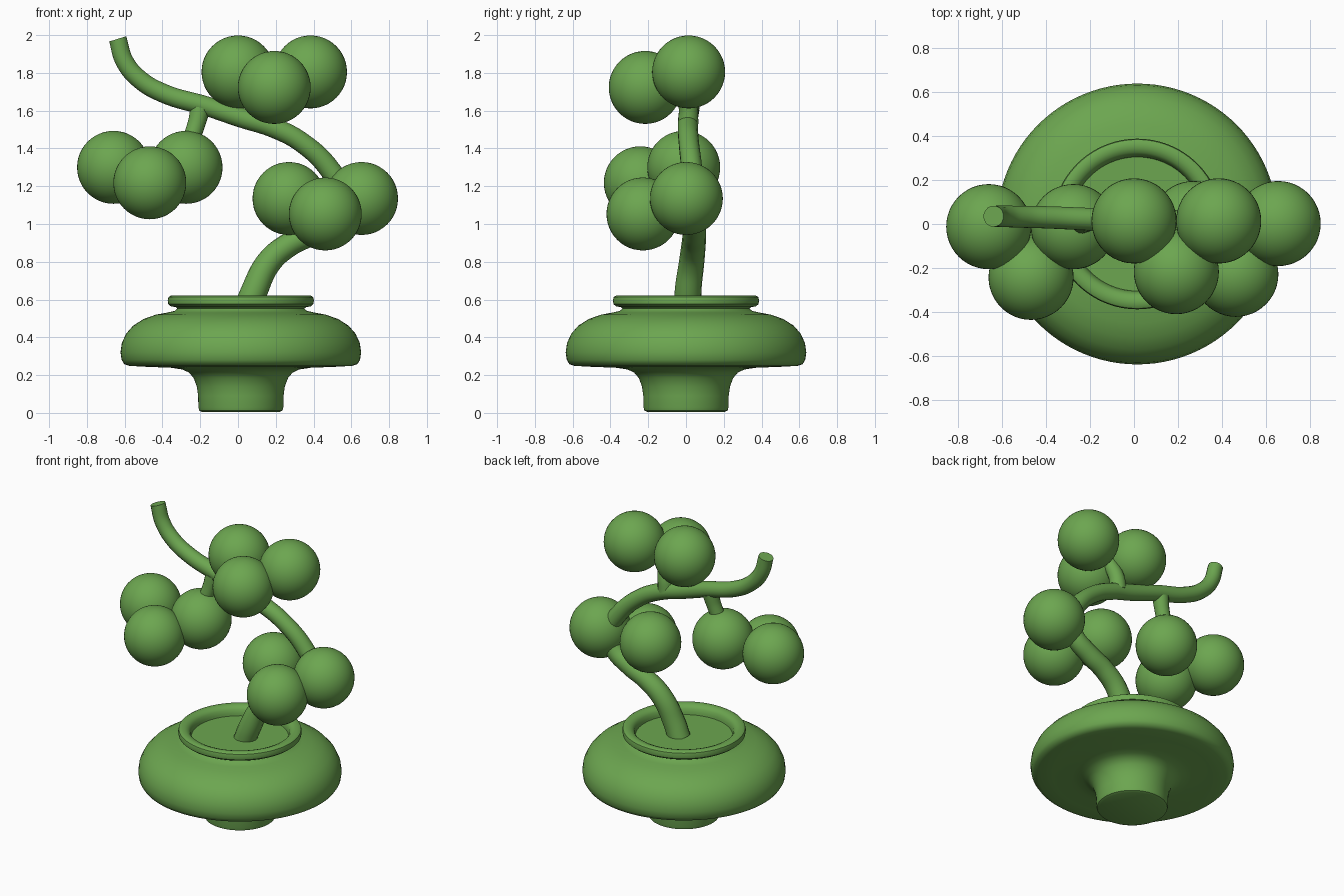
import bpy, bmesh, math
from mathutils import Vector

if "Cube" in bpy.data.objects:
    bpy.data.objects.remove(bpy.data.objects["Cube"])

green = bpy.data.materials.new("leaf_green")
green.diffuse_color = (0.15, 0.38, 0.08, 1)
green.use_nodes = True
green.node_tree.nodes["Principled BSDF"].inputs["Base Color"].default_value = green.diffuse_color


def finish(obj, angle=40):
    obj.data.materials.append(green)
    bpy.ops.object.select_all(action='DESELECT')
    obj.select_set(True)
    bpy.context.view_layer.objects.active = obj
    bpy.ops.object.shade_smooth_by_angle(angle=math.radians(angle))


def lathe(name, profile, centre, steps=96):
    bm = bmesh.new()
    verts = [bm.verts.new((r, 0, z)) for r, z in profile]
    edges = [bm.edges.new(pair) for pair in zip(verts, verts[1:])]
    bmesh.ops.spin(bm, geom=verts + edges, axis=(0, 0, 1), cent=(0, 0, 0),
                   angle=math.tau, steps=steps, use_merge=False)
    bmesh.ops.remove_doubles(bm, verts=bm.verts, dist=1e-4)
    bmesh.ops.recalc_face_normals(bm, faces=bm.faces)
    mesh = bpy.data.meshes.new(name)
    bm.to_mesh(mesh)
    bm.free()
    obj = bpy.data.objects.new(name, mesh)
    obj.location = centre
    bpy.context.collection.objects.link(obj)
    finish(obj)


def tube(name, points):
    """Round tapered limb through (x, y, z, radius) points."""
    curve = bpy.data.curves.new(name, 'CURVE')
    curve.dimensions = '3D'
    curve.bevel_depth = 1
    curve.bevel_resolution = 6
    curve.resolution_u = 8
    curve.use_fill_caps = True
    spline = curve.splines.new('BEZIER')
    spline.bezier_points.add(len(points) - 1)
    for bp, (x, y, z, r) in zip(spline.bezier_points, points):
        bp.co = (x, y, z)
        bp.radius = r
        bp.handle_left_type = bp.handle_right_type = 'AUTO'
    obj = bpy.data.objects.new(name, curve)
    bpy.context.collection.objects.link(obj)
    bpy.ops.object.select_all(action='DESELECT')
    obj.select_set(True)
    bpy.context.view_layer.objects.active = obj
    bpy.ops.object.convert(target='MESH')
    finish(bpy.context.view_layer.objects.active)


# Pot: foot, wide bowl, rolled lip and shallow soil bed
lathe("pot", [
    (0, 0.005), (0.205, 0.005), (0.22, 0.012), (0.225, 0.03), (0.226, 0.09),
    (0.233, 0.14), (0.25, 0.185), (0.275, 0.214), (0.31, 0.23), (0.37, 0.239),
    (0.50, 0.244), (0.59, 0.249), (0.617, 0.258), (0.631, 0.28), (0.637, 0.32),
    (0.630, 0.37), (0.607, 0.42), (0.57, 0.462), (0.515, 0.497), (0.45, 0.52),
    (0.39, 0.531), (0.35, 0.54), (0.336, 0.552), (0.345, 0.56), (0.37, 0.564),
    (0.384, 0.576), (0.387, 0.596), (0.383, 0.613), (0.37, 0.621), (0.345, 0.621),
    (0.325, 0.613), (0.312, 0.598), (0.306, 0.575), (0.304, 0.56), (0, 0.56),
], (0.015, 0, 0))

# Winding trunk
tube("trunk", [
    (0.045, 0.01, 0.54, 0.072), (0.08, 0.01, 0.63, 0.071), (0.165, 0.03, 0.80, 0.067),
    (0.27, 0.04, 0.89, 0.064), (0.40, 0.045, 0.955, 0.062), (0.52, 0.045, 1.04, 0.06),
    (0.56, 0.04, 1.14, 0.058), (0.485, 0.03, 1.29, 0.056), (0.34, 0.015, 1.43, 0.054),
    (0.20, 0.01, 1.505, 0.054), (0.01, 0.012, 1.565, 0.053), (-0.17, 0.02, 1.625, 0.052),
    (-0.39, 0.03, 1.69, 0.051), (-0.52, 0.033, 1.765, 0.05), (-0.60, 0.035, 1.86, 0.049),
    (-0.637, 0.035, 1.98, 0.048)])

# Side branches that carry the foliage
tube("left_branch", [(-0.20, 0.02, 1.61, 0.052), (-0.22, 0.01, 1.53, 0.047),
                     (-0.275, -0.01, 1.38, 0.045)])
tube("top_branch", [(0.14, 0.012, 1.53, 0.055), (0.15, 0.01, 1.62, 0.05),
                    (0.18, -0.03, 1.74, 0.046)])
tube("right_branch", [(0.55, 0.04, 1.12, 0.05), (0.57, 0.01, 1.13, 0.045),
                      (0.62, -0.03, 1.14, 0.04)])

# Foliage: three clusters of three balls, one ball hanging in front
clusters = {"left": (-0.467, -0.012, 1.30), "top": (0.192, 0.014, 1.805),
            "right": (0.462, 0.002, 1.135)}
offsets = [(-0.192, 0, 0), (0.192, 0, 0), (0, -0.23, -0.082)]
for side, centre in clusters.items():
    for i, off in enumerate(offsets, 1):
        bpy.ops.mesh.primitive_uv_sphere_add(segments=48, ring_count=24, radius=0.193,
                                             location=Vector(centre) + Vector(off))
        ball = bpy.context.object
        ball.name = f"{side}_foliage_{i}"
        finish(ball)
